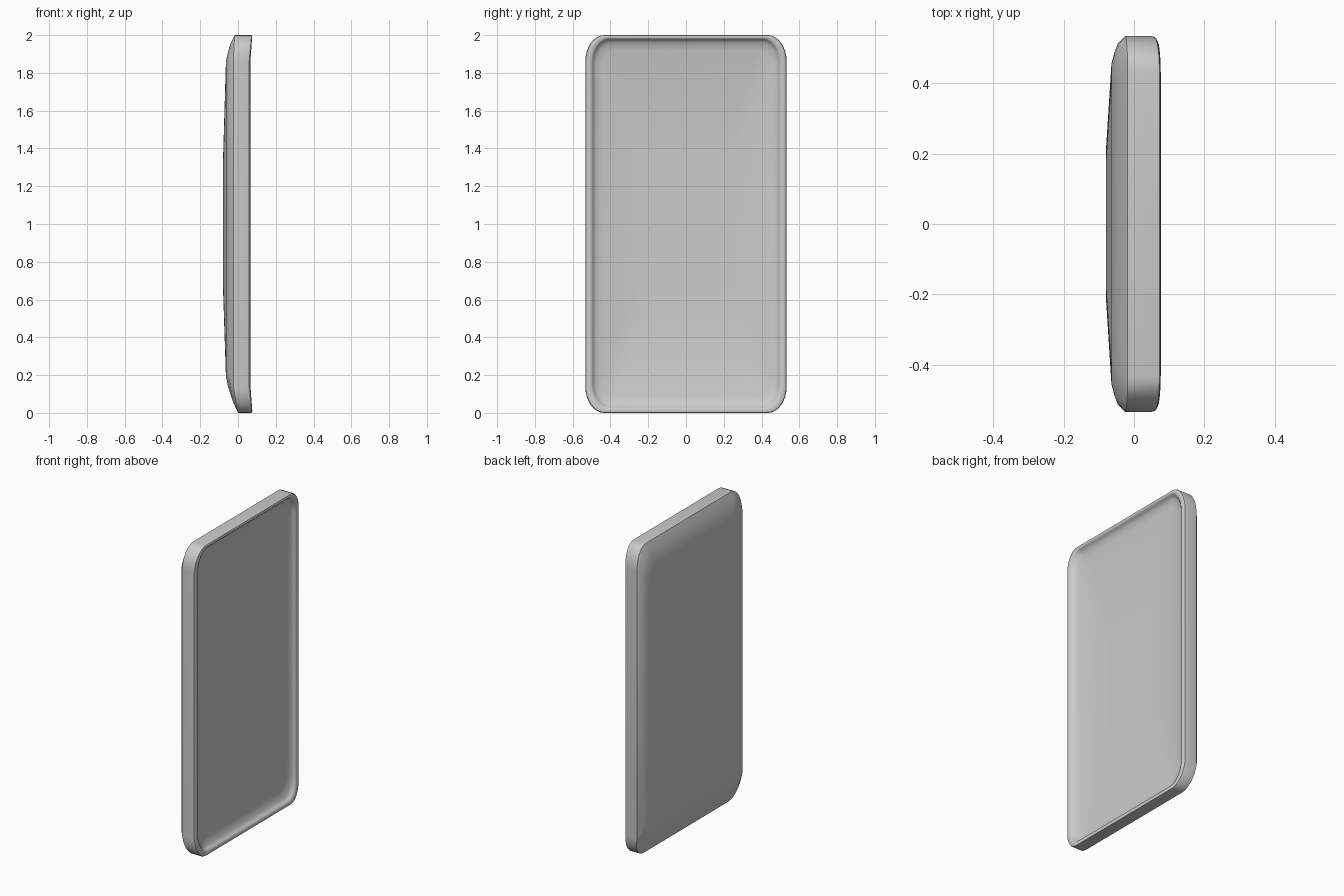
import bpy, bmesh, math

if "Cube" in bpy.data.objects:
    bpy.data.objects.remove(bpy.data.objects["Cube"])

STEPS = 8  # segments per rounded corner


def ring(bm, hy, z0, z1, r_y, r_z, x_side, x_bot, x_top):
    """Rounded-rectangle loop in the YZ plane; depth x blends from sides to the ends."""
    verts = []
    for q in range(4):
        sy = 1 if q in (0, 3) else -1
        top = q in (0, 1)
        cz = z1 - r_z if top else z0 + r_z
        for i in range(STEPS + 1):
            a = math.pi / 2 * (q + i / STEPS)
            y = sy * (hy - r_y) + r_y * math.cos(a)
            z = cz + r_z * math.sin(a)
            w = abs(math.sin(a))
            x_end = x_top if top else x_bot
            verts.append(bm.verts.new((x_side + (x_end - x_side) * w, y, z)))
    return verts


# half width, z low, z high, corner radius y, z, x at sides, bottom, top
sections = [
    # domed outer back
    (.22, .65, 1.35, .05, .08, -.079, -.079, -.079),
    (.455, .19, 1.86, .06, .08, -.064, -.064, -.064),
    (.485, .13, 1.91, .08, .10, -.056, -.050, -.053),
    (.512, .06, 1.955, .09, .12, -.046, -.027, -.040),
    # outer side wall
    (.533, .00, 2.00, .10, .14, -.025, .000, -.018),
    (.533, .00, 2.00, .10, .14, .050, .068, .066),
    # rolled rim
    (.530, .002, 1.999, .10, .14, .059, .074, .072),
    (.518, .008, 1.994, .095, .13, .066, .076, .075),
    (.503, .020, 1.985, .09, .13, .065, .075, .074),
    (.494, .028, 1.978, .085, .125, .058, .070, .068),
    (.490, .032, 1.974, .085, .125, .050, .060, .058),
    # shallow dished front panel
    (.475, .045, 1.96, .08, .12, .041, .048, .047),
    (.445, .09, 1.92, .07, .10, .033, .036, .036),
    (.22, .65, 1.35, .05, .08, .022, .022, .022),
]

bm = bmesh.new()
loops = [ring(bm, *s) for s in sections]
n = len(loops[0])
for a, b in zip(loops, loops[1:]):
    for i in range(n):
        j = (i + 1) % n
        bm.faces.new((a[i], a[j], b[j], b[i]))
bm.faces.new(loops[0])
bm.faces.new(loops[-1])
bmesh.ops.recalc_face_normals(bm, faces=bm.faces)

mesh = bpy.data.meshes.new("protective_case")
bm.to_mesh(mesh)
bm.free()
case = bpy.data.objects.new("protective_case", mesh)
bpy.context.collection.objects.link(case)
bpy.context.view_layer.objects.active = case
case.select_set(True)
bpy.ops.object.shade_smooth_by_angle(angle=math.radians(40))
